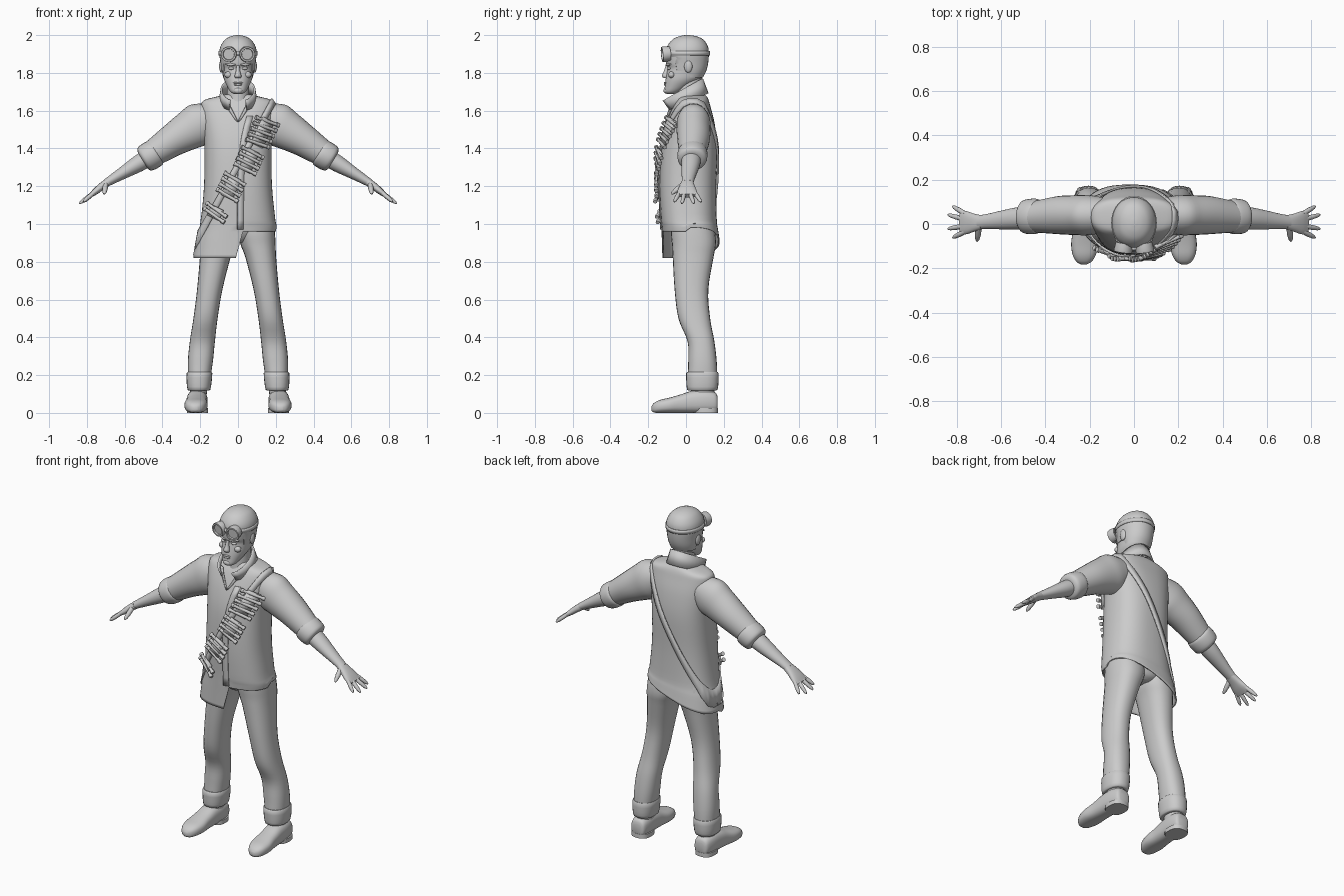
import bpy, bmesh, math
from mathutils import Vector as V
from mathutils.bvhtree import BVHTree

grey = bpy.data.materials.new("plain grey")
grey.diffuse_color = (0.6, 0.6, 0.6, 1)


def finish(name, bm, angle=50):
    bmesh.ops.recalc_face_normals(bm, faces=bm.faces)
    me = bpy.data.meshes.new(name)
    bm.to_mesh(me)
    bm.free()
    me.materials.append(grey)
    ob = bpy.data.objects.new(name, me)
    bpy.context.collection.objects.link(ob)
    bpy.ops.object.select_all(action='DESELECT')
    ob.select_set(True)
    bpy.context.view_layer.objects.active = ob
    bpy.ops.object.shade_smooth_by_angle(angle=math.radians(angle))
    return ob


def spline(rows, sub):
    """Catmull-Rom through equal-length tuples."""
    out = []
    for i in range(len(rows) - 1):
        p = [rows[max(0, min(len(rows) - 1, i + k))] for k in (-1, 0, 1, 2)]
        for j in range(sub):
            t = j / sub
            out.append([.5 * (2*b + (c-a)*t + (2*a-5*b+4*c-d)*t*t + (3*b-a-3*c+d)*t**3)
                        for a, b, c, d in zip(*p)])
    return out + [list(rows[-1])]


def loft(name, rings, power=2, seg=24, sub=4, caps=(True, True), angles=None, tweak=None, angle=50):
    """Rings are (centre, u axis, v axis), joined by quads."""
    angles = angles or [2 * math.pi * k / seg for k in range(seg)]
    f = lambda c: math.copysign(abs(c) ** (2 / power), c)
    bm, loops = bmesh.new(), []
    for r in spline([tuple(c) + tuple(u) + tuple(v) for c, u, v in rings], sub):
        c, u, v = V(r[:3]), V(r[3:6]), V(r[6:])
        pts = [c + u * f(math.cos(a)) + v * f(math.sin(a)) for a in angles]
        loops.append([bm.verts.new(tweak(p) if tweak else p) for p in pts])
    n = len(angles)
    for a, b in zip(loops, loops[1:]):
        for k in range(n):
            bm.faces.new((a[k], a[(k+1) % n], b[(k+1) % n], b[k]))
    for on, lp in zip(caps, (loops[0], loops[-1])):
        if on:
            bm.faces.new(lp)
    return finish(name, bm, angle)


def flat(rows):
    """Horizontal rings from (z, x centre, x half, y front, y back)."""
    return [((x, (a+b)/2, z), (h, 0, 0), (0, (b-a)/2, 0)) for z, x, h, a, b in rows]


def limb(rows, s):
    """Rings along an arm from (x, y, z, half height, half depth)."""
    out = []
    for i, (x, y, z, h, d) in enumerate(rows):
        p, q = rows[max(0, i-1)], rows[min(len(rows)-1, i+1)]
        t = V((q[0]-p[0], q[2]-p[2])).normalized()
        out.append(((s*x, y, z), (-s*t.y*h, 0, t.x*h), (0, d, 0)))
    return out


def rod(name, a, b, rows, seg=10):
    """Round rod from a to b; rows are (fraction, radius)."""
    a, b = V(a), V(b)
    d = (b - a).normalized()
    u = d.orthogonal().normalized()
    w = d.cross(u)
    return loft(name, [(a.lerp(b, t), u*r, w*r) for t, r in rows], seg=seg, sub=1)


def blob(name, loc, size):
    bm = bmesh.new()
    bmesh.ops.create_uvsphere(bm, u_segments=16, v_segments=10, radius=1)
    bmesh.ops.scale(bm, vec=size, verts=bm.verts)
    bmesh.ops.translate(bm, vec=loc, verts=bm.verts)
    return finish(name, bm)


def ribbon(name, edges, thick, closed=False):
    """Thin band from (edge point, edge point) pairs."""
    bm = bmesh.new()
    rows = [[bm.verts.new(p) for p in e] for e in edges]
    for a, b in zip(rows, rows[1:] + (rows[:1] if closed else [])):
        bm.faces.new((a[0], a[1], b[1], b[0]))
    ob = finish(name, bm)
    m = ob.modifiers.new("thickness", 'SOLIDIFY')
    m.thickness, m.offset = thick, 0
    return ob


# Jacket with a long right front and a hem rising across the back
def hem(p):
    if p.z < 1.02:
        low = (.96 if p.x > 0 else .82) if p.y < .02 else .915 + .33 * p.x
        p.z = 1.02 - (1.02 - p.z) / .12 * (1.02 - low)
    return p


ang = [2*math.pi*k/48 for k in range(48) if k != 36] + [1.5*math.pi - .002, 1.5*math.pi + .01]
jacket = loft("jacket", flat([
    (.90, -.017, .22, -.125, .178), (.96, -.008, .212, -.128, .17), (1.02, 0, .198, -.132, .163),
    (1.2, 0, .18, -.14, .16), (1.4, 0, .178, -.132, .165), (1.53, 0, .188, -.105, .152),
    (1.62, 0, .195, -.07, .13), (1.655, 0, .18, -.05, .12), (1.675, 0, .11, -.04, .11),
    (1.685, 0, .07, -.035, .10)]), 2.5, angles=sorted(ang), caps=(False, True), tweak=hem)
jm = bmesh.new()
jm.from_mesh(jacket.data)
tree = BVHTree.FromBMesh(jm)
jm.free()
mod = jacket.modifiers.new("cloth", 'SOLIDIFY')
mod.thickness, mod.offset = .008, -1


def front(x, z, off=0):
    hit = tree.ray_cast(V((x, -1, z)), V((0, 1, 0)))[0]
    return V((x, (hit.y if hit else -.03) - off, z))


# Overlapping front edge and lapels
ribbon("front_edge", [(front(-.004 + .05*t**4, .97+.6*t, .004), front(.03 + .05*t**4, .97+.6*t, .002))
                      for t in [k/12 for k in range(13)]], .006)
for s in (-1, 1):
    ribbon("lapel", [(front(s*.055*t, 1.54+.11*t, .006+.012*t), front(s*(.012+.07*t), 1.55+.10*t, .003))
                     for t in [k/6 for k in range(7)]], .008)

# Standing collar, open at the front
edges = []
for k in range(25):
    a = math.radians(-62 + 304 * k / 24)
    t = (math.sin(a) + .88) / 1.88
    edges.append((V((.088*math.cos(a), -.12 + .205*t, 1.655 + .115*t)),
                  V((.098*math.cos(a), -.085 + .20*t, 1.605 + .085*t))))
ribbon("collar", edges, .01)

# Neck and head
loft("neck", flat([(1.56, 0, .07, -.07, .07), (1.64, 0, .062, -.055, .08),
                   (1.72, 0, .058, -.05, .085), (1.80, 0, .058, -.04, .085)]))
loft("head", flat([
    (1.687, 0, .02, -.10, -.06), (1.70, 0, .04, -.114, -.03), (1.73, 0, .058, -.112, .02),
    (1.765, 0, .074, -.108, .075), (1.80, 0, .08, -.102, .098), (1.825, 0, .083, -.098, .106),
    (1.85, 0, .087, -.106, .112), (1.90, 0, .093, -.107, .117), (1.94, 0, .088, -.097, .113),
    (1.975, 0, .066, -.07, .09), (1.993, 0, .036, -.035, .055), (2.0, 0, .008, -.005, .02)]), 2.15, 32)
# Hair shell, pulled back to the forehead in front and down to the nape behind
def hairline(p):
    if p.z < 1.9:
        low = 1.885 if p.y < -.055 else 1.81 if p.y < .02 else 1.775
        p.z = max(p.z, low)
    return p


loft("hair", flat([
    (1.775, 0, .08, -.08, .09), (1.81, 0, .087, -.09, .107), (1.85, 0, .092, -.10, .117),
    (1.90, 0, .099, -.108, .121), (1.94, 0, .093, -.10, .116), (1.975, 0, .07, -.073, .093),
    (1.993, 0, .04, -.038, .058), (2.0, 0, .01, -.005, .02)]), 2.1, 32, caps=(False, True), tweak=hairline)

# Face
loft("nose", flat([(1.772, 0, .014, -.118, -.09), (1.785, 0, .018, -.127, -.09),
                   (1.81, 0, .011, -.117, -.09), (1.84, 0, .009, -.107, -.09)]), seg=12)
blob("upper_lip", (0, -.109, 1.748), (.026, .008, .005))
blob("lower_lip", (0, -.109, 1.738), (.022, .008, .006))
blob("chin", (0, -.106, 1.706), (.024, .013, .016))
for s in (-1, 1):
    blob("eye", (s*.035, -.089, 1.824), (.016, .010, .008))
    rod("brow", (s*.014, -.105, 1.842), (s*.064, -.083, 1.846), [(0, .004), (.5, .008), (1, .004)])
    blob("cheekbone", (s*.05, -.076, 1.79), (.022, .018, .018))
    blob("ear", (s*.088, .012, 1.835), (.012, .022, .034))
    # Goggles pushed up on the forehead
    rod("goggle", (s*.044, -.085, 1.902), (s*.05, -.127, 1.898),
        [(0, .038), (.75, .042), (1, .04), (1, .031), (.8, .029)], 20)
rod("goggle_bridge", (-.02, -.113, 1.902), (.02, -.113, 1.902), [(0, .008), (1, .008)])
edges = []
for k in range(32):
    a = 2 * math.pi * k / 32
    x, y = .099*math.cos(a), .006 + .117*math.sin(a)
    edges.append((V((x, y, 1.892)), V((x, y, 1.915))))
ribbon("goggle_band", edges, .008, True)

for s in (-1, 1):
    # Sleeve, rolled cuff and forearm
    loft("sleeve", limb([(.12, .04, 1.565, .08, .075), (.20, .04, 1.53, .113, .09), (.26, .04, 1.495, .104, .09),
                         (.34, .04, 1.447, .088, .086), (.42, .035, 1.394, .075, .075),
                         (.475, .03, 1.358, .066, .066)], s))
    loft("sleeve_cuff", limb([(.428, .035, 1.383, .06, .06), (.435, .035, 1.379, .073, .077),
                              (.465, .034, 1.361, .076, .08), (.495, .033, 1.343, .07, .074),
                              (.505, .032, 1.337, .05, .055)], s), sub=3)
    loft("forearm", limb([(.46, .03, 1.36, .048, .052), (.53, .025, 1.318, .044, .05), (.60, .018, 1.276, .034, .042),
                          (.66, .012, 1.24, .026, .034), (.70, .008, 1.216, .021, .031)], s))
    loft("palm", limb([(.685, .008, 1.224, .021, .031), (.72, .006, 1.2, .02, .04),
                       (.755, .006, 1.172, .017, .052), (.782, .008, 1.15, .011, .054)], s), 2.4)
    # Fingers and thumb
    for y0, y1, x, z in ((-.034, -.062, .818, 1.118), (-.008, -.022, .84, 1.108),
                         (.02, .042, .84, 1.108), (.046, .08, .818, 1.116)):
        rod("finger", (s*.762, y0, 1.167), (s*x, y1, z), [(0, .011), (.5, .0115), (.85, .009), (1, .004)])
    rod("thumb", (s*.70, -.012, 1.212), (s*.708, -.078, 1.158), [(0, .014), (.5, .014), (.85, .01), (1, .004)])

    # Trouser leg, turned-up cuff and ankle
    leg = [(1.02, .0, .19, -.08, .14), (.95, .0, .196, -.08, .155), (.89, .014, .199, -.074, .158),
           (.82, .04, .202, -.07, .145), (.65, .083, .217, -.06, .118), (.5, .108, .236, -.04, .128),
           (.38, .122, .255, .008, .15), (.28, .132, .265, .012, .162), (.2, .143, .265, .01, .165),
           (.14, .15, .262, .012, .163)]
    loft("trouser_leg", flat([(z, s*(a+b)/2, (b-a)/2, c, d) for z, a, b, c, d in leg]), 2.3)
    loft("trouser_cuff", flat([(.215, s*.204, .06, .012, .165), (.21, s*.204, .068, .001, .172),
                               (.16, s*.206, .066, .002, .172), (.122, s*.207, .06, .006, .166),
                               (.118, s*.207, .05, .02, .15)]), 2.3, sub=2)
    loft("ankle", flat([(.06, s*.212, .045, .02, .15), (.16, s*.208, .045, .03, .15)]), sub=1)
    # Shoe and sole
    shoe = [(.168, .03, .02, .08), (.155, .045, .004, .108), (.10, .054, 0, .122), (.03, .055, 0, .116),
            (-.03, .056, 0, .097), (-.09, .061, 0, .08), (-.14, .052, 0, .068), (-.17, .034, .002, .052),
            (-.183, .012, .012, .034)]
    loft("shoe", [((s*(.219-.04*y), y, (a+b)/2), (h, 0, 0), (0, 0, (b-a)/2)) for y, h, a, b in shoe],
         2.6, tweak=lambda p: V((p.x, p.y, max(p.z, 0))))
    sole = [(.0, .03), (.018, .03)]
    loft("heel", flat([(0, s*.214, .056, .045, .17), (.025, s*.214, .056, .045, .17)]), 2.6, sub=1)

# Seat joining the legs
loft("seat", flat([(1.03, 0, .18, -.08, .14), (.97, 0, .17, -.08, .15), (.92, 0, .09, -.055, .14),
                   (.90, 0, .04, -.03, .11)]), 2.2)

# Shoulder belt, draped around the jacket in a slanted plane
mid, up = V((-.02, .02, 1.275)), V((.425, 0, .77)).normalized()
side = V((up.z, 0, -up.x))
edges = []
for k in range(72):
    a = 2 * math.pi * k / 72
    d = up * math.cos(a) + V((0, math.sin(a), 0))
    pair = []
    for w in (-.016, .016):
        o = mid + side * w
        hit = tree.ray_cast(o + d * 2, -d)[0]
        r = (hit - o).length if hit and (hit - o).dot(d) > .05 else .45
        pair.append(o + d * (min(r, .45) + .007))
    edges.append(pair)
ribbon("shoulder_belt", edges, .01, True)

# Cartridges in four groups across the belt
for x, z, n, drop in ((.13, 1.485, 5, .35), (.058, 1.335, 4, .5), (-.037, 1.195, 4, .6), (-.12, 1.06, 2, .7)):
    d = V((1, 0, -drop)).normalized() * .066
    for i in range(n):
        k = i - (n - 1) / 2
        c = front(x + .013*k, z + .029*k, .018)
        slope = V((0, .35 * (c.x if abs(c.x) > .05 else 0) * .5, 0))
        rod("cartridge", c - d - slope, c + d + slope,
            [(0, .012), (.1, .012), (.1, .009), (.88, .009), (.88, .012), (1, .011)], 8)
    ribbon("cartridge_holder", [(front(x + .012*k - .03, z + .027*k + .015, .018),
                                 front(x + .012*k + .03, z + .027*k - .015, .018))
                                for k in (-n/2, 0, n/2)], .012)
